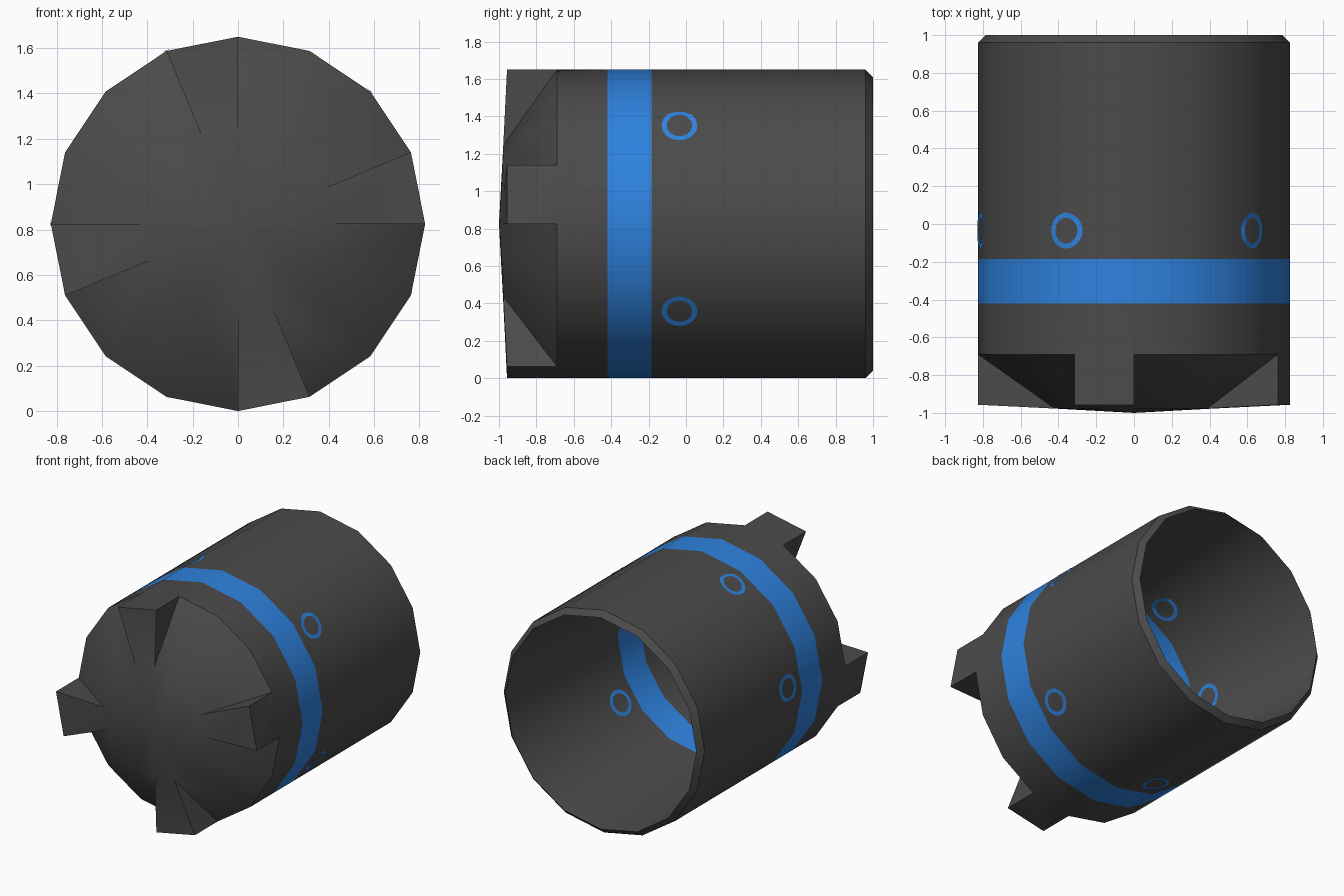
import bpy, bmesh, math
from mathutils import Vector

if "Cube" in bpy.data.objects:
    bpy.data.objects.remove(bpy.data.objects["Cube"])

SIDES = 16
STEP = 2 * math.pi / SIDES
ZC = 0.825          # height of the axis
BAND = (-0.42, -0.185)


def material(name, rgb):
    m = bpy.data.materials.new(name)
    m.diffuse_color = (*rgb, 1)
    m.use_nodes = True
    m.node_tree.nodes["Principled BSDF"].inputs["Base Color"].default_value = m.diffuse_color
    return m


GREY = material("dark grey", (0.070, 0.070, 0.070))
BLUE = material("blue", (0.028, 0.225, 0.74))


def point(r, y, angle):
    return Vector((r * math.cos(angle), y, ZC + r * math.sin(angle)))


def make_object(name, bm, materials):
    mesh = bpy.data.meshes.new(name)
    bm.to_mesh(mesh)
    bm.free()
    for m in materials:
        mesh.materials.append(m)
    obj = bpy.data.objects.new(name, mesh)
    bpy.context.collection.objects.link(obj)
    return obj


def inner_radius(y):
    return 0.785 - 0.08 * (1 - y)


# Capsule shell: outer profile from nose to rim, then tapering inner wall
outer = [(0, -1), (0.42, -0.977), (0.825, -0.69), (0.825, BAND[0]),
         (0.825, BAND[1]), (0.825, 0.96), (0.785, 1.0)]
inner = [(inner_radius(y), y) for y in (BAND[1], BAND[0], -0.69)]
profile = outer + inner + [(0.33, -0.88), (0, -0.92)]

bm = bmesh.new()
rings = []
for r, y in profile:
    if r == 0:
        rings.append([bm.verts.new(point(0, y, 0))] * SIDES)
    else:
        rings.append([bm.verts.new(point(r, y, i * STEP)) for i in range(SIDES)])

for k in range(len(rings) - 1):
    a, b = rings[k], rings[k + 1]
    for i in range(SIDES):
        j = (i + 1) % SIDES
        if k == 1 and i % 4 == 0:
            # Front tooth: fills the bevel of one sector
            t0, t1 = (bm.verts.new(point(0.825, -0.957, q * STEP)) for q in (i, i + 1))
            bm.faces.new((a[i], a[j], t1, t0))
            bm.faces.new((t0, t1, b[j], b[i]))
            bm.faces.new((a[i], t0, b[i]))
            bm.faces.new((a[j], b[j], t1))
            continue
        bm.faces.new(list(dict.fromkeys((a[i], a[j], b[j], b[i]))))

bmesh.ops.recalc_face_normals(bm, faces=bm.faces)
# Blue band, outside and inside
for f in bm.faces:
    f.material_index = int(BAND[0] < f.calc_center_median().y < BAND[1])
shell = make_object("capsule_shell", bm, [GREY, BLUE])

bpy.context.view_layer.objects.active = shell
shell.select_set(True)
bpy.ops.object.shade_smooth_by_angle(angle=math.radians(38))


# Painted circles that follow the faceted wall
def wall(radius, angle):
    return radius * math.cos(STEP / 2) / math.cos(angle % STEP - STEP / 2)


def circle_mark(name, degrees, inside):
    bm = bmesh.new()
    n = 48
    loops = []
    for size in (0.068, 0.095):
        loop = []
        for s in range(n):
            t = 2 * math.pi * s / n
            y = -0.035 + size * math.cos(t)
            base = inner_radius(y) if inside else 0.825
            angle = math.radians(degrees) + size * math.sin(t) / base
            lift = -0.004 if inside else 0.004
            loop.append(bm.verts.new(point(wall(base, angle) + lift, y, angle)))
        loops.append(loop)
    for s in range(n):
        q = (s + 1) % n
        bm.faces.new((loops[0][s], loops[0][q], loops[1][q], loops[1][s]))
    # Face away from the wall
    for f in bm.faces:
        f.normal_update()
        c = f.calc_center_median()
        radial = Vector((c.x, 0, c.z - ZC))
        if (f.normal.dot(radial) < 0) != inside:
            f.normal_flip()
    make_object(name, bm, [BLUE])


for number, degrees in enumerate((40, 116, 174, 254, 325), 1):
    circle_mark(f"outer_circle_{number}", degrees, False)
    circle_mark(f"inner_circle_{number}", degrees, True)
